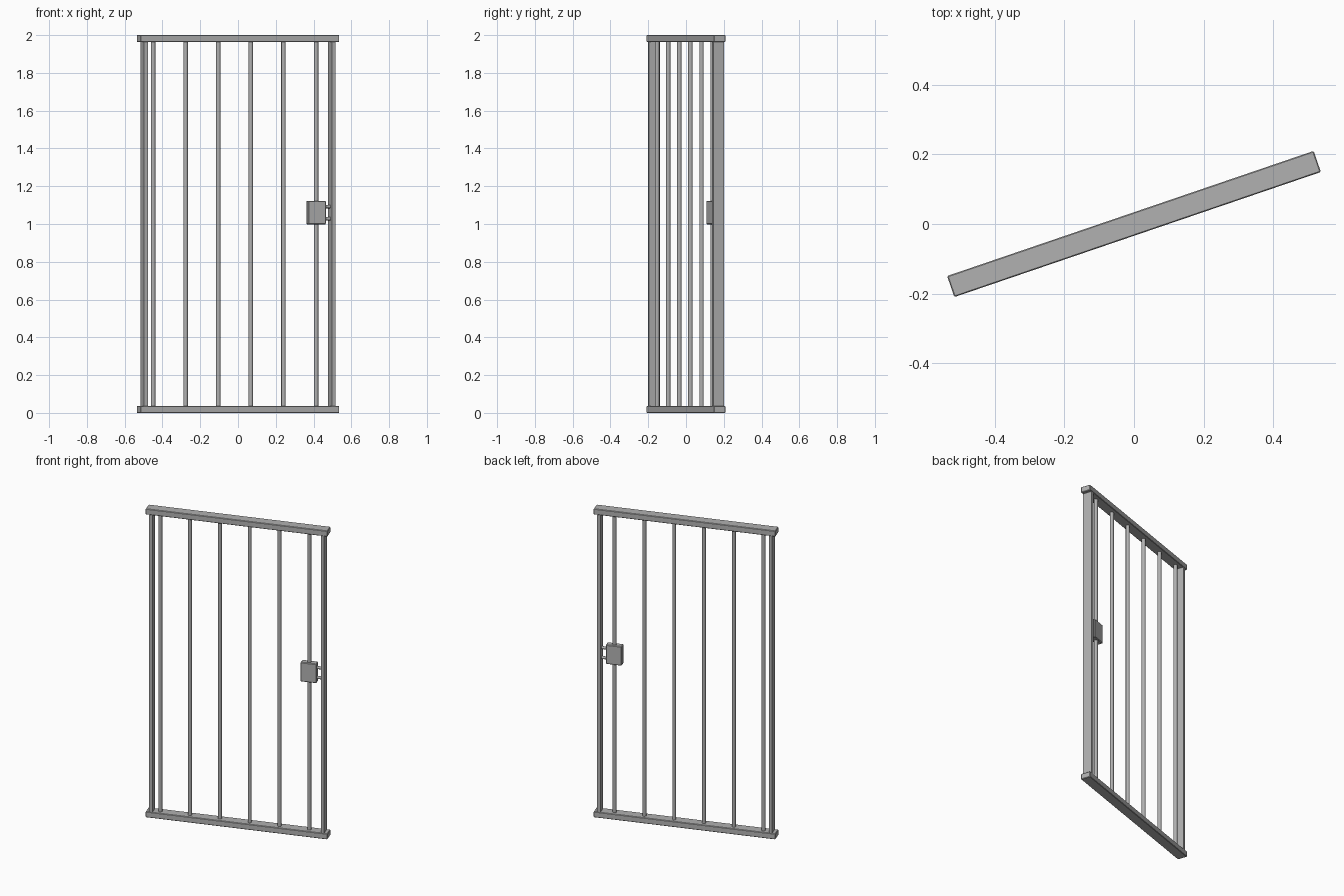
import bpy
import math
from mathutils import Matrix

cube = bpy.data.objects.get("Cube")
if cube:
    bpy.data.objects.remove(cube, do_unlink=True)

# One grey metal for the whole gate
metal = bpy.data.materials.new("grey_metal")
metal.use_nodes = True
grey = (0.44, 0.44, 0.44, 1)
metal.diffuse_color = grey
metal.node_tree.nodes["Principled BSDF"].inputs["Base Color"].default_value = grey

# The gate is modelled along x, then swung slightly open
SWING = Matrix.Rotation(math.radians(18.84), 4, 'Z')
HEIGHT = 2.0
RAIL = 0.037


def finish(obj, name, bevel=0):
    obj.name = name
    obj.data.name = name
    obj.data.materials.append(metal)
    if bevel:
        mod = obj.modifiers.new("Edge", 'BEVEL')
        mod.width = bevel
        mod.segments = 1
    obj.matrix_world = SWING @ obj.matrix_basis


def box(name, centre, size, bevel=0):
    bpy.ops.mesh.primitive_cube_add(size=1, location=centre)
    obj = bpy.context.object
    obj.data.transform(Matrix.Diagonal((*size, 1)))
    finish(obj, name, bevel)


def rod(name, centre, radius, length, sideways=False):
    turn = (0, math.pi / 2, 0) if sideways else (0, 0, 0)
    bpy.ops.mesh.primitive_cylinder_add(vertices=12, radius=radius, depth=length,
                                        location=centre, rotation=turn)
    bpy.ops.object.shade_smooth_by_angle(angle=math.radians(40))
    finish(bpy.context.object, name)


# Top and bottom rails
for name, z in (("bottom_rail", RAIL / 2), ("top_rail", HEIGHT - RAIL / 2)):
    box(name, (0, 0, z), (1.112, 0.064, RAIL), 0.003)

# Flat side posts between the rails
inner = HEIGHT - 2 * RAIL + 0.01
for name, side in (("right_post", -1), ("left_post", 1)):
    box(name, (side * 0.525, 0, HEIGHT / 2), (0.02, 0.06, inner))

# Evenly spaced upright bars
first, step = -0.475, 0.1823
for i in range(6):
    rod(f"bar_{i + 1}", (first + i * step, 0, HEIGHT / 2), 0.012, inner)

# Lock case around the last bar, with two bolts reaching the post
lock_x, lock_z = first + 5 * step, 1.06
box("lock_case", (lock_x, 0, lock_z), (0.098, 0.04, 0.125), 0.004)
for name, dz in (("upper_bolt", 0.032), ("lower_bolt", -0.032)):
    rod(name, (lock_x + 0.062, 0, lock_z + dz), 0.009, 0.045, True)
